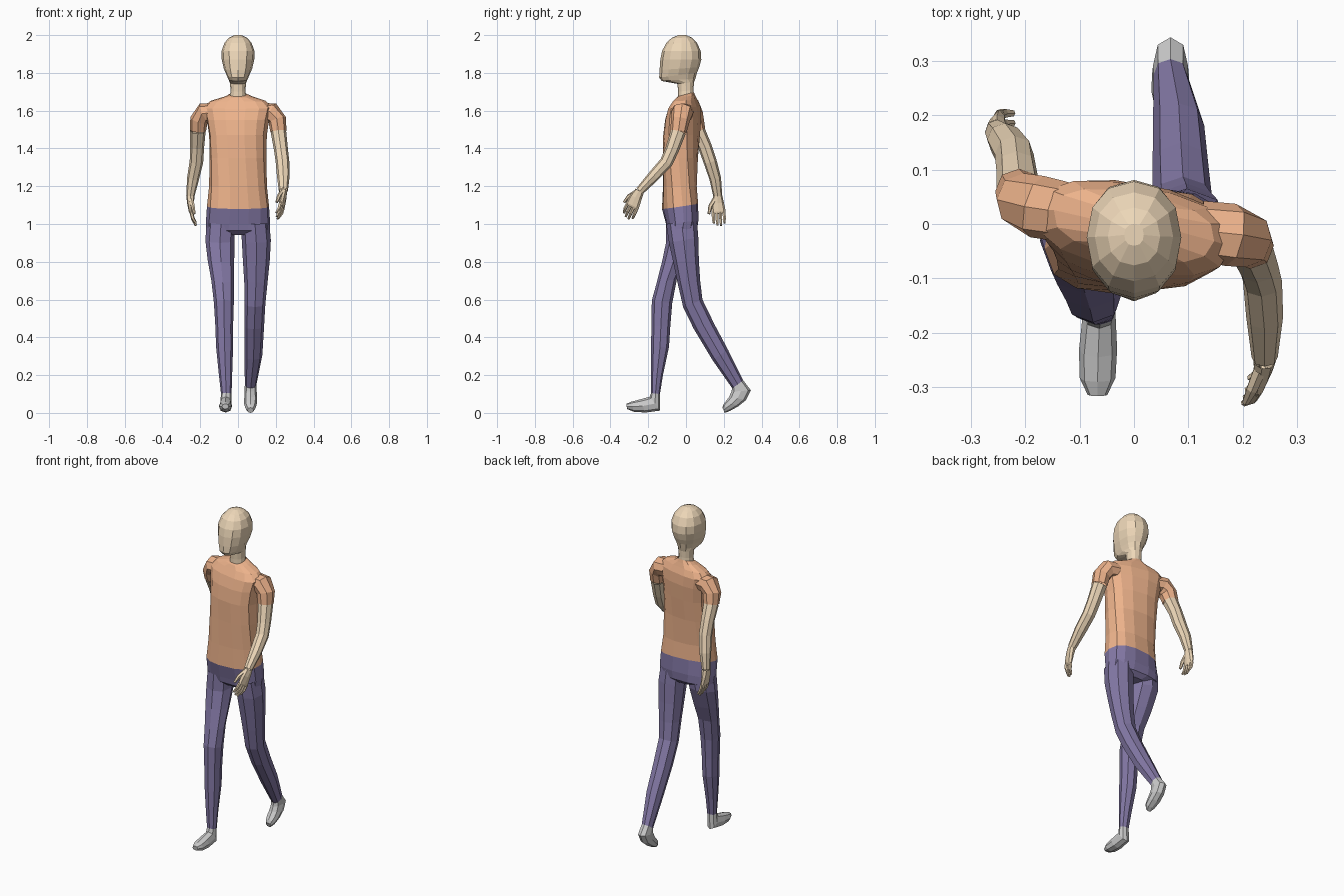
import bpy, bmesh, math
from mathutils import Vector, Matrix


def material(name, rgb):
    m = bpy.data.materials.new(name)
    m.diffuse_color = (*rgb, 1)
    return m


SKIN = material("skin", (0.85, 0.68, 0.48))
SHIRT = material("shirt", (0.85, 0.45, 0.26))
TROUSERS = material("trousers", (0.23, 0.19, 0.38))


def skin_rings(name, frames, mat, n=8, p=0.9, cap=False):
    """Bridge super-elliptic rings given as (centre, u half-axis, v half-axis)."""
    bm = bmesh.new()
    power = lambda t: math.copysign(abs(t) ** p, t) if abs(t) > 1e-6 else 0.0
    loops = []
    for c, u, v in frames:
        angles = [2 * math.pi * i / n for i in range(n)]
        loops.append([bm.verts.new(c + u * power(math.cos(a)) + v * power(math.sin(a)))
                      for a in angles])
    for a, b in zip(loops, loops[1:]):
        for i in range(n):
            j = (i + 1) % n
            bm.faces.new((a[i], a[j], b[j], b[i]))
    if cap:
        bm.faces.new(loops[-1])
    bmesh.ops.recalc_face_normals(bm, faces=bm.faces)
    me = bpy.data.meshes.new(name)
    bm.to_mesh(me)
    bm.free()
    ob = bpy.data.objects.new(name, me)
    bpy.context.collection.objects.link(ob)
    if mat:
        me.materials.append(mat)


def profile_loft(name, rings, mat, **kw):
    """Ring: centre x, half width, front (y, z), back (y, z), optional twist in degrees."""
    frames = []
    for cx, hw, yf, zf, yb, zb, *tw in rings:
        rot = Matrix.Rotation(math.radians(tw[0] if tw else 0), 3, 'Z')
        f, b = Vector((cx, yf, zf)), Vector((cx, yb, zb))
        frames.append(((f + b) / 2, rot @ Vector((hw, 0, 0)), rot @ ((b - f) / 2)))
    skin_rings(name, frames, mat, **kw)


def tube(name, pts, mat, ref=(0, 1, 0), **kw):
    """Point: position and two radii (rv lies along the ref direction)."""
    pos = [Vector(q[:3]) for q in pts]
    frames = []
    for i, q in enumerate(pts):
        t = (pos[min(i + 1, len(pos) - 1)] - pos[max(i - 1, 0)]).normalized()
        v = Vector(ref)
        v = (v - t * v.dot(t)).normalized()
        frames.append((pos[i], v.cross(t) * q[3], v * q[4]))
    skin_rings(name, frames, mat, **kw)


# head and neck
profile_loft("head", [
    (0, .045, -.042, 1.65, .042, 1.66), (0, .040, -.042, 1.70, .040, 1.71),
    (0, .042, -.045, 1.742, .042, 1.75), (0, .050, -.128, 1.757, .050, 1.77),
    (0, .060, -.142, 1.775, .058, 1.80), (0, .075, -.140, 1.815, .070, 1.83),
    (0, .086, -.136, 1.87, .081, 1.87), (0, .087, -.127, 1.915, .078, 1.915),
    (0, .072, -.105, 1.958, .058, 1.960), (0, .048, -.076, 1.985, .030, 1.987),
    (0, .018, -.040, 2.0, 0, 2.0)], SKIN, n=12, cap=True)

# shirt body, twisting toward the shoulders
profile_loft("shirt", [
    (0, .165, -.125, 1.08, .062, 1.108, 5), (0, .153, -.122, 1.20, .057, 1.20, 2),
    (0, .151, -.120, 1.35, .062, 1.35, -4), (0, .154, -.117, 1.47, .070, 1.47, -8),
    (0, .168, -.105, 1.55, .075, 1.56, -10), (0, .183, -.085, 1.61, .070, 1.62, -11),
    (0, .150, -.062, 1.648, .056, 1.655, -11), (0, .075, -.050, 1.668, .047, 1.68, -8),
    (0, .044, -.042, 1.675, .042, 1.697, -4)], SHIRT, n=14, p=0.8)

# seat of the trousers
profile_loft("trouser_seat", [
    (0, .165, -.125, 1.08, .062, 1.108, 5), (0, .170, -.105, 1.0, .065, 1.02, 3),
    (0, .168, -.098, .965, .060, .97), (0, .07, -.070, .942, .035, .945)],
    TROUSERS, n=14, p=0.8, cap=True)

# forward leg and its foot
profile_loft("forward_leg", [
    (-.090, .075, -.105, 1.0, .052, 1.02), (-.096, .077, -.106, .90, .045, .93),
    (-.090, .070, -.127, .80, -.003, .81), (-.081, .060, -.155, .69, -.048, .71),
    (-.075, .053, -.181, .595, -.073, .58), (-.073, .047, -.183, .46, -.083, .46),
    (-.071, .045, -.185, .35, -.090, .35), (-.066, .035, -.185, .20, -.122, .20),
    (-.062, .028, -.185, .105, -.138, .10)], TROUSERS)
profile_loft("forward_foot", [
    (-.062, .028, -.185, .105, -.138, .10), (-.064, .030, -.192, .086, -.137, .012),
    (-.066, .035, -.245, .071, -.215, .002), (-.067, .033, -.290, .059, -.275, .006),
    (-.067, .018, -.316, .048, -.312, .020)], None, cap=True)

# trailing leg and its foot
profile_loft("trailing_leg", [
    (.090, .075, -.105, 1.0, .058, 1.02), (.097, .077, -.090, .90, .065, .93),
    (.097, .071, -.068, .80, .068, .81), (.095, .062, -.045, .69, .075, .70),
    (.090, .055, -.015, .56, .087, .60), (.086, .052, .042, .443, .150, .47),
    (.082, .047, .140, .28, .222, .335), (.067, .031, .245, .13, .303, .172)], TROUSERS)
profile_loft("trailing_foot", [
    (.067, .031, .245, .13, .303, .172), (.067, .032, .240, .112, .343, .12),
    (.067, .034, .228, .085, .318, .068), (.066, .034, .211, .062, .277, .035),
    (.066, .028, .198, .045, .232, .010), (.066, .016, .193, .028, .205, 0)],
    None, cap=True)


# hand: palm, four curled fingers and a thumb; d points down the hand, s to the thumb
def hand(name, wrist, d, s, wrist_radii):
    w, d, s = Vector(wrist), Vector(d).normalized(), Vector(s).normalized()
    n = d.cross(s).normalized()
    if n.x * w.x > 0:
        n = -n
    at = lambda a, b, c: tuple(w + d * a + s * b + n * c)
    tube(name + "_palm", [(*at(0, 0, 0), *wrist_radii), (*at(.04, .002, 0), .018, .033),
                          (*at(.085, 0, .003), .013, .038), (*at(.095, 0, .004), .009, .034)],
         SKIN, ref=s, cap=True)
    for i, length in enumerate((.060, .072, .075, .062)):
        b = .028 - i * .0187
        tube(f"{name}_finger_{i + 1}", [
            (*at(.083, b, .003), .010, .0095), (*at(.09 + length * .45, b * 1.05, .010), .009, .009),
            (*at(.085 + length, b, .026), .006, .006)], SKIN, ref=s, n=6, cap=True)
    tube(name + "_thumb", [(*at(.02, .018, .004), .013, .013), (*at(.055, .042, .012), .011, .011),
                           (*at(.095, .052, .020), .007, .007)], SKIN, ref=n, n=6, cap=True)


# arm swinging forward
tube("forward_sleeve", [
    (.12, -.012, 1.592, .048, .055), (.178, -.020, 1.590, .054, .058),
    (.208, -.030, 1.550, .048, .050), (.214, -.040, 1.490, .043, .043)], SHIRT)
tube("forward_arm", [
    (.214, -.040, 1.49, .041, .041), (.228, -.075, 1.39, .037, .036),
    (.236, -.105, 1.325, .036, .035), (.240, -.170, 1.255, .034, .031),
    (.240, -.245, 1.175, .024, .023)], SKIN)
hand("forward_hand", (.240, -.245, 1.175), (-.05, -.45, -.88), (-.2, -.83, .50), (.022, .025))

# arm swinging back
tube("trailing_sleeve", [
    (-.12, .020, 1.592, .048, .055), (-.178, .032, 1.590, .054, .058),
    (-.207, .045, 1.550, .048, .050), (-.212, .060, 1.495, .043, .043)], SHIRT)
tube("trailing_arm", [
    (-.212, .060, 1.495, .041, .041), (-.216, .100, 1.41, .037, .036),
    (-.220, .128, 1.33, .036, .035), (-.238, .155, 1.24, .032, .031),
    (-.252, .168, 1.15, .022, .024)], SKIN)
hand("trailing_hand", (-.252, .168, 1.15), (.02, .05, -1), (0, -1, -.05), (.022, .024))
